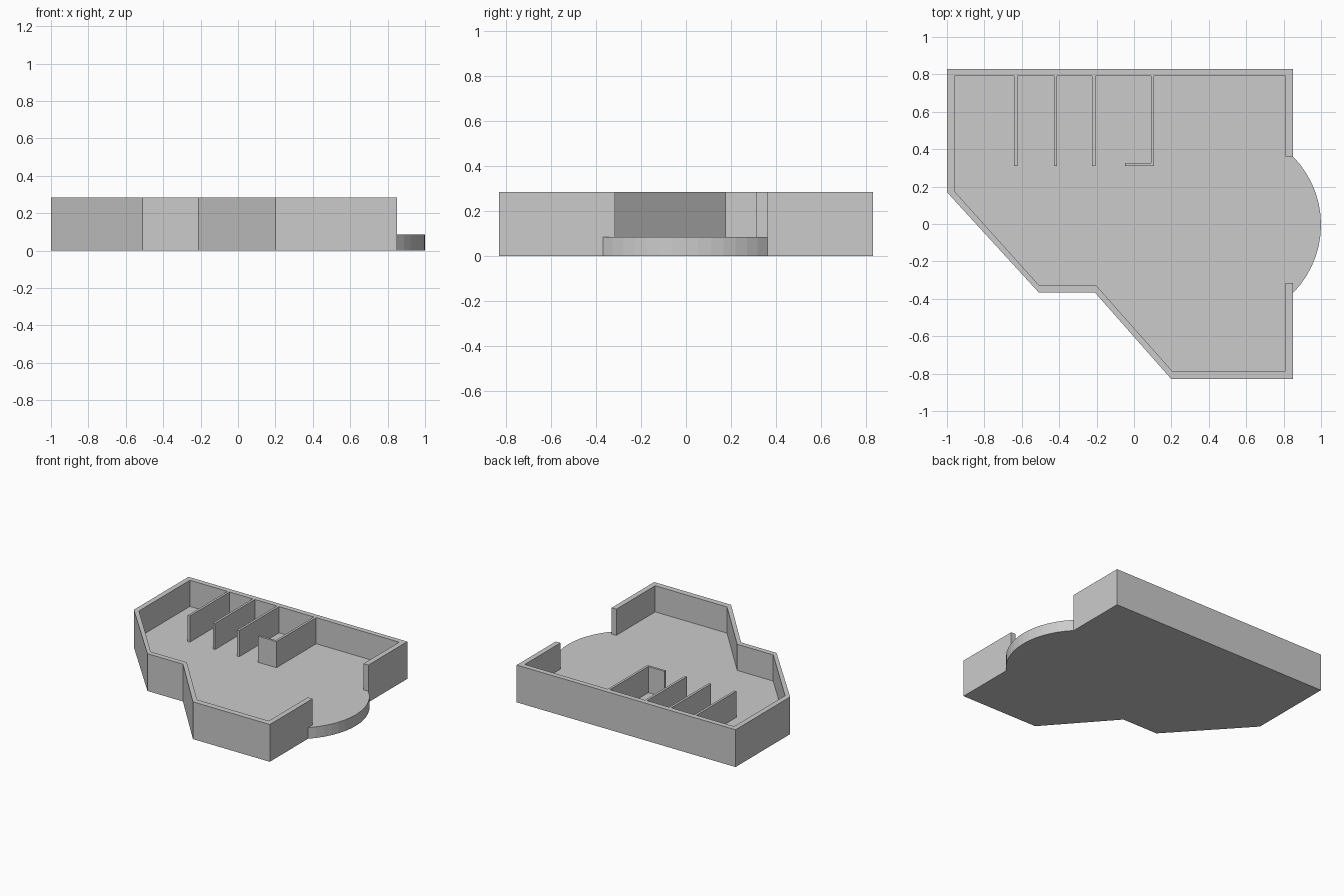
import bpy, bmesh, math

cube = bpy.data.objects.get("Cube")
if cube:
    bpy.data.objects.remove(cube, do_unlink=True)

grey = bpy.data.materials.new("light_grey")
grey.use_nodes = True
colour = (0.6, 0.6, 0.6, 1)
grey.diffuse_color = colour
grey.node_tree.nodes["Principled BSDF"].inputs["Base Color"].default_value = colour

FLOOR, TOP = 0.085, 0.285


def prism(name, outline, z0, z1):
    """Extrude a plan outline straight up."""
    bm = bmesh.new()
    face = bm.faces.new([bm.verts.new((x, y, z0)) for x, y in outline])
    ext = bmesh.ops.extrude_face_region(bm, geom=[face], use_keep_orig=True)
    for v in ext["geom"]:
        if isinstance(v, bmesh.types.BMVert):
            v.co.z = z1
    bmesh.ops.recalc_face_normals(bm, faces=bm.faces)
    mesh = bpy.data.meshes.new(name)
    bm.to_mesh(mesh)
    bm.free()
    mesh.materials.append(grey)
    obj = bpy.data.objects.new(name, mesh)
    bpy.context.collection.objects.link(obj)
    return obj


def box(name, x0, x1, y0, y1, z0, z1):
    return prism(name, [(x0, y0), (x1, y0), (x1, y1), (x0, y1)], z0, z1)


# Plan outlines, running from the back of the opening round to its front
outer = [(0.85, 0.36), (0.85, 0.83), (-1, 0.83), (-1, 0.17), (-0.51, -0.365),
         (-0.21, -0.365), (0.2, -0.83), (0.85, -0.83), (0.85, -0.315)]
inner = [(0.81, 0.36), (0.81, 0.79), (-0.96, 0.79), (-0.96, 0.175), (-0.51, -0.325),
         (-0.205, -0.325), (0.203, -0.785), (0.81, -0.785), (0.81, -0.315)]

# Outer wall, open on one side
prism("outer_wall", outer + inner[::-1], 0, TOP)

# Floor slab with a rounded step through the opening
half, bulge, steps = 0.365, 0.15, 14
radius = (half ** 2 + bulge ** 2) / (2 * bulge)
sweep = math.asin(half / radius)
arc = []
for i in range(steps + 1):
    a = sweep * (2 * i / steps - 1)
    arc.append((1 - radius + radius * math.cos(a), radius * math.sin(a) - 0.004))
prism("floor", inner + [(0.85, -0.315)] + arc, 0, FLOOR)

# Thin partitions along the back wall
for i, x in enumerate((-0.633, -0.42, -0.215, 0.099)):
    box(f"partition_{i + 1}", x - 0.009, x + 0.009, 0.31, 0.79, FLOOR, TOP)
box("partition_return", -0.047, 0.09, 0.31, 0.327, FLOOR, TOP)
